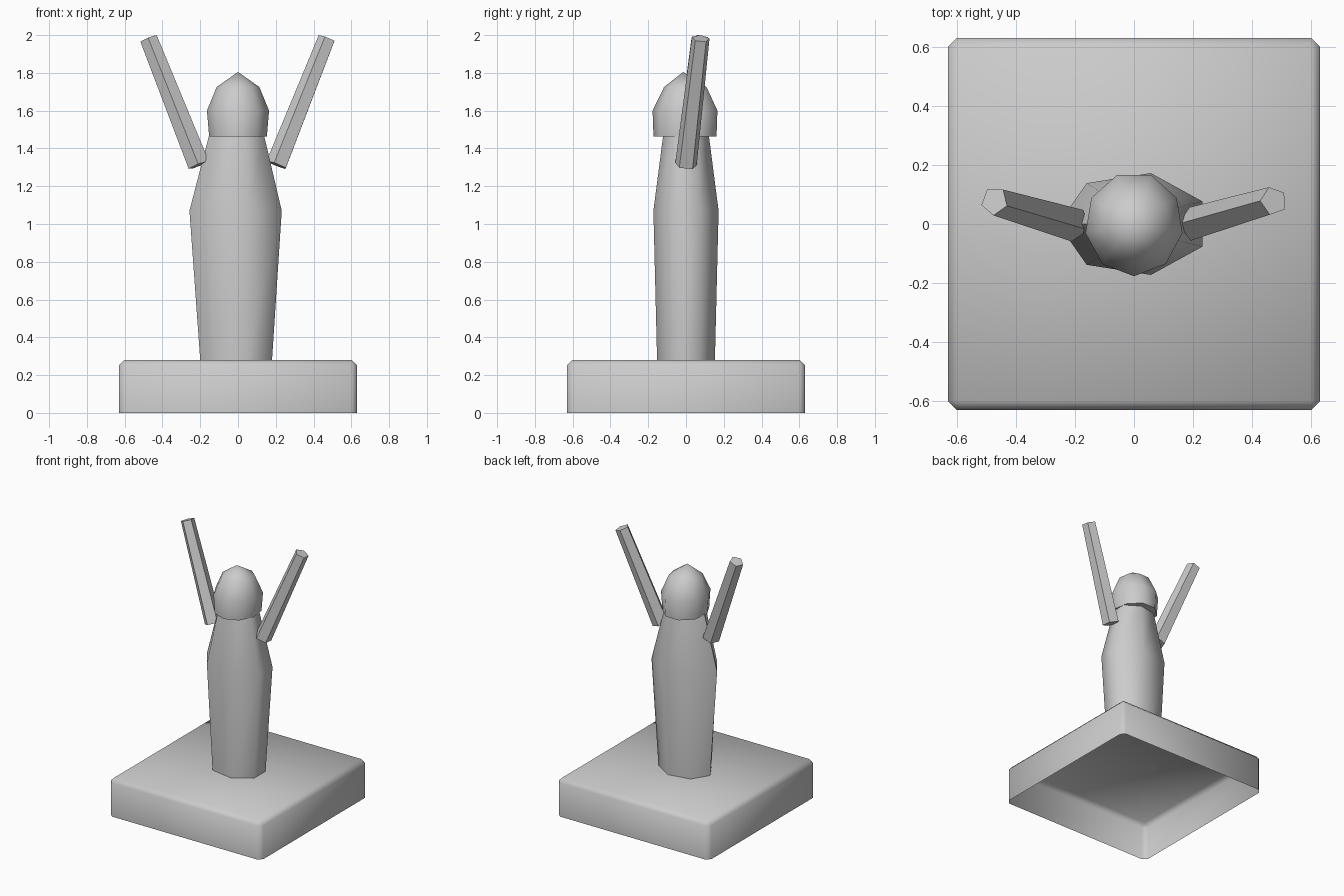
import bpy, bmesh
from math import sin, cos, radians, pi
from mathutils import Vector

if "Cube" in bpy.data.objects:
    bpy.data.objects.remove(bpy.data.objects["Cube"])


def finish(name, bm, angle=None):
    bmesh.ops.recalc_face_normals(bm, faces=bm.faces)
    me = bpy.data.meshes.new(name)
    bm.to_mesh(me)
    bm.free()
    ob = bpy.data.objects.new(name, me)
    bpy.context.collection.objects.link(ob)
    if angle:
        bpy.ops.object.select_all(action='DESELECT')
        ob.select_set(True)
        bpy.context.view_layer.objects.active = ob
        bpy.ops.object.shade_smooth_by_angle(angle=radians(angle))
    return ob


def loft(bm, rings, tip=None):
    """Skin matching rings of points, capped or closed to a tip."""
    rings = [[bm.verts.new(p) for p in r] for r in rings]
    n = len(rings[0])
    for a, b in zip(rings, rings[1:]):
        for i in range(n):
            j = (i + 1) % n
            bm.faces.new((a[i], a[j], b[j], b[i]))
    bm.faces.new(rings[0][::-1])
    if tip:
        t = bm.verts.new(tip)
        for i in range(n):
            bm.faces.new((rings[-1][i], rings[-1][(i + 1) % n], t))
    else:
        bm.faces.new(rings[-1])


def ellipse(n, rx, ry, z, start):
    return [(rx * cos(start + 2 * pi * i / n), ry * sin(start + 2 * pi * i / n), z)
            for i in range(n)]


# Plinth: bevelled shell, open underneath
bm = bmesh.new()
bmesh.ops.create_cube(bm, size=1)
for v in bm.verts:
    v.co = Vector((v.co.x * 1.262, v.co.y * 1.262, (v.co.z + 0.5) * 0.28))
bottom = [f for f in bm.faces if f.calc_center_median().z < 0.01]
bmesh.ops.delete(bm, geom=bottom, context='FACES_ONLY')
edges = [e for e in bm.edges if not e.is_boundary]
bmesh.ops.bevel(bm, geom=edges, offset=0.03, segments=1, affect='EDGES')
finish("plinth", bm, 60)

# Body: seven-sided tapered column
bm = bmesh.new()
loft(bm, [ellipse(7, rx, ry, z, pi) for rx, ry, z in
          ((0.2, 0.157, 0.28), (0.257, 0.177, 1.07), (0.153, 0.124, 1.47))])
finish("body", bm, 60)

# Head: pointed dome with a flat underside
bm = bmesh.new()
loft(bm, [ellipse(9, rx, ry, z, -pi / 2) for rx, ry, z in
          ((0.155, 0.172, 1.462), (0.167, 0.177, 1.6), (0.115, 0.116, 1.725))],
     tip=(0, -0.015, 1.805))
finish("head", bm, 60)

# Raised arms: five-sided tapered rods
for side, name, turn in ((-1, "left_arm", 194), (1, "right_arm", 182)):
    lo = Vector((side * 0.207, 0.0, 1.312))
    hi = Vector((side * 0.473, 0.078, 1.982))
    axis = (hi - lo).normalized()
    u = (Vector((1, 0, 0)) - axis * axis.x).normalized()
    w = axis.cross(u)
    bm = bmesh.new()
    loft(bm, [[c + r * (u * cos(a) + w * sin(a))
               for a in (radians(turn + 72 * i) for i in range(5))]
              for c, r in ((lo, 0.06), (hi, 0.049))])
    finish(name, bm)
